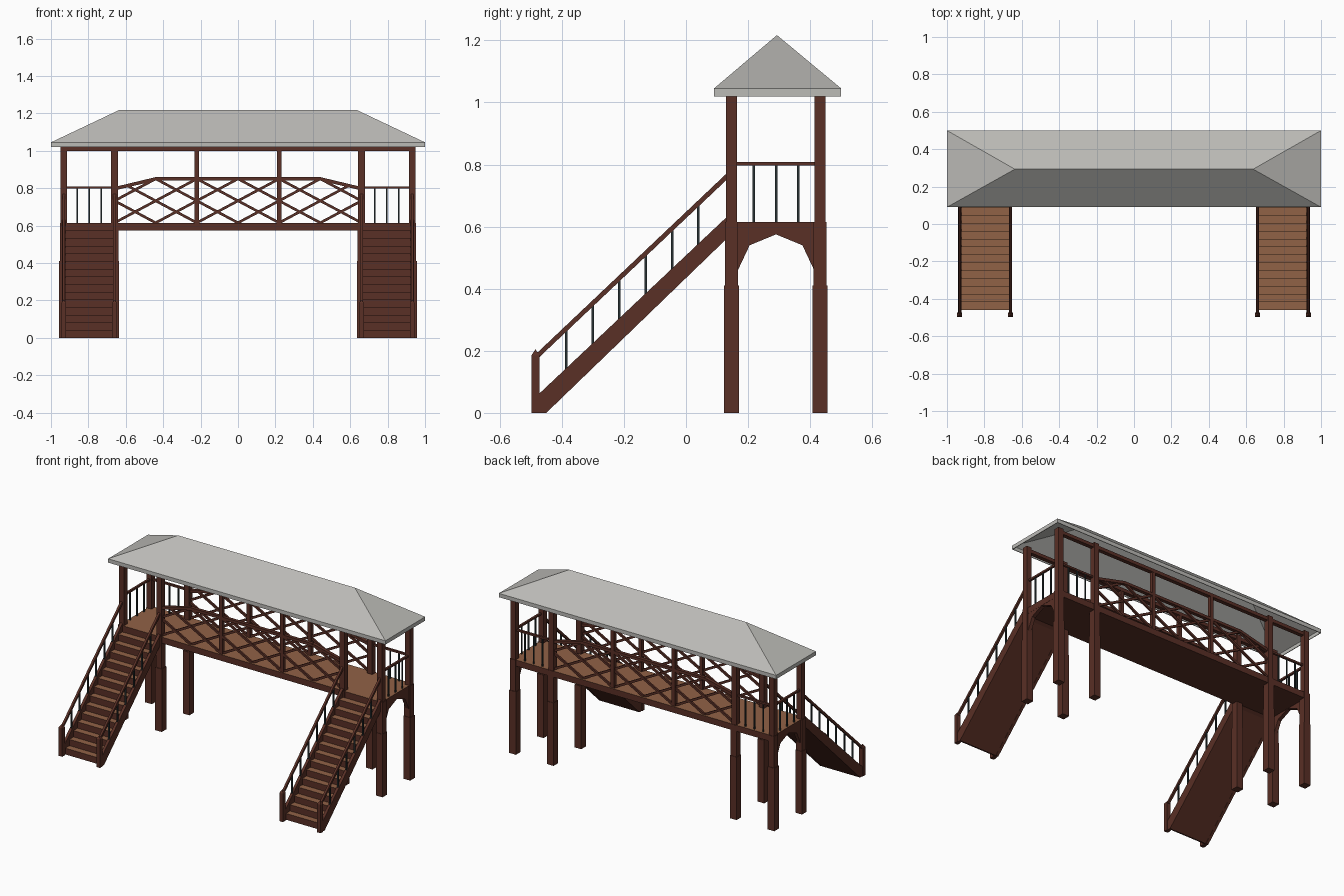
import bpy, bmesh, math
from mathutils import Vector, Matrix

cube = bpy.data.objects.get("Cube")
if cube:
    bpy.data.objects.remove(cube, do_unlink=True)


def material(name, r, g, b):
    m = bpy.data.materials.new(name)
    m.use_nodes = True
    m.diffuse_color = (r, g, b, 1)
    bsdf = next(n for n in m.node_tree.nodes if n.type == 'BSDF_PRINCIPLED')
    bsdf.inputs["Base Color"].default_value = (r, g, b, 1)
    bsdf.inputs["Roughness"].default_value = 0.8
    return m


BROWN = material("dark_brown_wood", 0.1, 0.029, 0.019)
TAN = material("tan_planks", 0.283, 0.122, 0.061)
SLATE = material("slate_metal", 0.022, 0.032, 0.034)
GREY = material("grey_roof", 0.5, 0.495, 0.47)


def finish(name, bm, *mats, tan_top=False):
    """Turn a bmesh into an object; optionally give upward faces slot 1."""
    bmesh.ops.recalc_face_normals(bm, faces=bm.faces)
    bm.normal_update()
    if tan_top:
        for f in bm.faces:
            f.material_index = int(f.normal.z > 0.9)
    me = bpy.data.meshes.new(name)
    bm.to_mesh(me)
    bm.free()
    ob = bpy.data.objects.new(name, me)
    for m in mats:
        me.materials.append(m)
    bpy.context.collection.objects.link(ob)
    return ob


def box(bm, x0, x1, y0, y1, z0, z1):
    mid = Vector((x0 + x1, y0 + y1, z0 + z1)) / 2
    size = Matrix.Diagonal((x1 - x0, y1 - y0, z1 - z0, 1))
    bmesh.ops.create_cube(bm, size=1, matrix=Matrix.Translation(mid) @ size)


def bar(bm, p, q, across, height):
    """Rectangular bar from p to q, kept upright."""
    p, q = Vector(p), Vector(q)
    d = q - p
    along = d.normalized()
    side = along.cross(Vector((0, 0, 1)))
    side = side.normalized() if side.length > 1e-4 else Vector((1, 0, 0))
    up = side.cross(along)
    rot = Matrix((side, along, up)).transposed().to_4x4()
    size = Matrix.Diagonal((across, d.length, height, 1))
    bmesh.ops.create_cube(bm, size=1, matrix=Matrix.Translation((p + q) / 2) @ rot @ size)


def prism(bm, profile, x0, x1):
    """Extrude a (y, z) profile from x0 to x1."""
    face = bm.faces.new([bm.verts.new((x0, y, z)) for y, z in profile])
    ext = bmesh.ops.extrude_face_region(bm, geom=[face])["geom"]
    verts = [v for v in ext if isinstance(v, bmesh.types.BMVert)]
    bmesh.ops.translate(bm, verts=verts, vec=(x1 - x0, 0, 0))


OUT, INN = 0.932, 0.66          # post lines in x
FRONT, BACK = 0.147, 0.432      # post lines in y
FLOOR, EAVE = 0.615, 1.02

# Hipped roof: open shell with a short fascia
bm = bmesh.new()
y0, y1, ym = 0.09, 0.5, 0.293
corners = [(-1, y0), (1, y0), (1, y1), (-1, y1)]
low = [bm.verts.new((x, y, EAVE)) for x, y in corners]
top = [bm.verts.new((x, y, 1.045)) for x, y in corners]
ra, rb = [bm.verts.new((x, ym, 1.217)) for x in (-0.637, 0.637)]
for i in range(4):
    j = (i + 1) % 4
    bm.faces.new((low[i], low[j], top[j], top[i]))
bm.faces.new((top[0], top[1], rb, ra))
bm.faces.new((top[1], top[2], rb))
bm.faces.new((top[2], top[3], ra, rb))
bm.faces.new((top[3], top[0], ra))
roof = finish("roof", bm, GREY)
shell = roof.modifiers.new("thickness", 'SOLIDIFY')
shell.thickness = 0.006
shell.offset = -1

# Deck with planked top
bm = bmesh.new()
box(bm, -0.945, 0.945, 0.13, 0.45, 0.575, FLOOR)
finish("deck", bm, BROWN, TAN, tan_top=True)

# Main posts: thick foot, slimmer shaft
bm = bmesh.new()
for x in (-OUT, -INN, INN, OUT):
    for y in (FRONT, BACK):
        for h, za, zb in ((0.024, 0, 0.41), (0.021, 0.41, FLOOR), (0.018, FLOOR, 1.03)):
            box(bm, x - h, x + h, y - h, y + h, za, zb)
finish("posts", bm, BROWN)

# Eave beams and slim intermediate posts
bm = bmesh.new()
for y in (FRONT, BACK):
    box(bm, -0.945, 0.945, y - 0.013, y + 0.013, 0.998, EAVE)
    for x in (-0.22, 0.22):
        box(bm, x - 0.012, x + 0.012, y - 0.012, y + 0.012, FLOOR, 1.0)
finish("eave_beams", bm, BROWN)

# Arched braces under the deck ends
bm = bmesh.new()
arch = [(0.165, 0.455), (0.205, 0.54), (0.29, 0.575), (0.375, 0.54), (0.415, 0.455),
        (0.415, 0.6), (0.165, 0.6)]
for s in (-1, 1):
    prism(bm, arch, s * OUT - 0.012, s * OUT + 0.012)
finish("arched_braces", bm, BROWN)


# Lattice railing along the span
def rail_z(x):
    return 0.85 - max(0, abs(x) - 0.44) * 0.24


bm = bmesh.new()
for y in (FRONT, BACK):
    path = [(x, y, rail_z(x)) for x in (-0.65, -0.44, 0.44, 0.65)]
    for a, b in zip(path, path[1:]):
        bar(bm, a, b, 0.022, 0.018)
    for s in (-1, 1):
        for k in range(-4, 3):
            pts = []
            for i in range(81):
                t = i / 80
                x, z = 0.22 * k + 0.44 * t, FLOOR + 0.235 * t
                if abs(x) <= 0.65 and z <= rail_z(x) + 0.001:
                    pts.append((s * x, y + s * 0.002, z))
            if len(pts) > 5:
                bar(bm, pts[0], pts[-1], 0.012, 0.014)
finish("lattice_railing", bm, BROWN)

# Landing rails and balusters at the sides and back
rails, balusters = bmesh.new(), bmesh.new()
R = 0.004


def baluster(x, y, za, zb):
    box(balusters, x - R, x + R, y - R, y + R, za, zb)


for s in (-1, 1):
    bar(rails, (s * OUT, FRONT, 0.803), (s * OUT, BACK, 0.803), 0.014, 0.012)
    bar(rails, (s * OUT, BACK, 0.803), (s * INN, BACK, 0.803), 0.014, 0.012)
    for i in (-1, 0, 1):
        baluster(s * OUT, 0.29 + 0.071 * i, FLOOR, 0.8)
        baluster(s * (0.796 + 0.064 * i), BACK, FLOOR, 0.8)

# Stair handrails with balusters
for x in (-OUT, -INN, INN, OUT):
    bar(rails, (x, -0.485, 0.178), (x, 0.135, 0.765), 0.014, 0.015)
    for i in range(6):
        y = -0.385 + 0.085 * i
        baluster(x, y, 0.05 + 0.94 * (y + 0.475), 0.178 + 0.947 * (y + 0.485))
finish("handrails", rails, BROWN)
finish("balusters", balusters, SLATE)

# Stair newels with pointed caps
bm = bmesh.new()
for x in (-OUT, -INN, INN, OUT):
    box(bm, x - 0.013, x + 0.013, -0.498, -0.472, 0, 0.185)
    bmesh.ops.create_cone(bm, segments=4, radius1=0.0184, radius2=0, depth=0.02,
                          matrix=Matrix.Translation((x, -0.485, 0.195))
                          @ Matrix.Rotation(math.pi / 4, 4, 'Z'))
finish("newels", bm, BROWN)

# Stair stringers
bm = bmesh.new()
side = [(-0.475, 0), (-0.45, 0), (0.13, 0.56), (0.13, 0.63), (-0.475, 0.06)]
for x in (-OUT, -INN, INN, OUT):
    prism(bm, side, x - 0.009, x + 0.009)
finish("stringers", bm, BROWN)

# Stair flights: stepped top, flat sloping underside
N, RUN, RISE = 15, 0.042, FLOOR / 15
steps = [(-0.46, 0)]
for k in range(N):
    y = -0.46 + RUN * k
    steps += [(y, RISE * (k + 1)), (y + RUN, RISE * (k + 1))]
steps += [(0.17, 0.59), (0.13, 0.562), (-0.448, 0.004), (-0.45, 0)]
for s, name in ((-1, "right_stairs"), (1, "left_stairs")):
    bm = bmesh.new()
    prism(bm, steps, s * INN, s * OUT)
    finish(name, bm, BROWN, TAN, tan_top=True)
